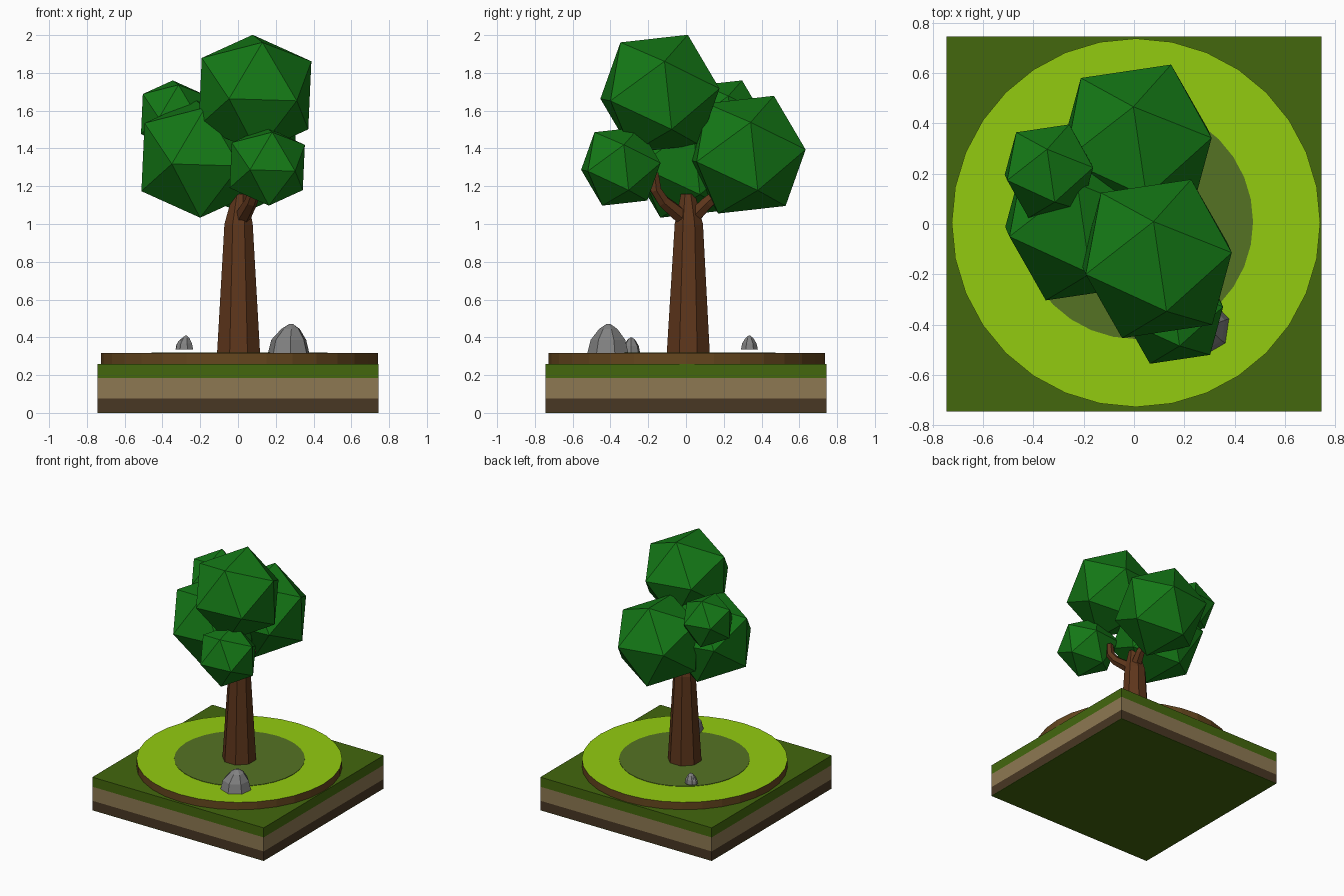
import bpy, bmesh, math
from mathutils import Vector, Matrix

if "Cube" in bpy.data.objects:
    bpy.data.objects.remove(bpy.data.objects["Cube"])


def mat(name, r, g, b):
    m = bpy.data.materials.new(name)
    m.diffuse_color = (r, g, b, 1)
    m.use_nodes = True
    m.node_tree.nodes["Principled BSDF"].inputs["Base Color"].default_value = m.diffuse_color
    return m


LEAF = mat("leaf", 0.007, 0.19, 0.008)
BARK = mat("bark", 0.11, 0.036, 0.011)
LIME = mat("lime_grass", 0.29, 0.60, 0.005)
TURF = mat("turf", 0.056, 0.135, 0.004)
SHADE = mat("shaded_grass", 0.09, 0.17, 0.017)
CLAY = mat("clay", 0.27, 0.19, 0.085)
SOIL = mat("soil", 0.065, 0.038, 0.017)
EDGE = mat("disc_soil", 0.13, 0.062, 0.013)
STONE = mat("stone", 0.22, 0.22, 0.22)


def finish(name, bm, *mats):
    bmesh.ops.recalc_face_normals(bm, faces=bm.faces)
    me = bpy.data.meshes.new(name)
    bm.to_mesh(me)
    bm.free()
    for m in mats:
        me.materials.append(m)
    ob = bpy.data.objects.new(name, me)
    bpy.context.collection.objects.link(ob)
    return ob


def box(name, z0, z1, m):
    bm = bmesh.new()
    bmesh.ops.create_cube(bm, size=1, matrix=Matrix.Translation((0, 0, (z0 + z1) / 2))
                          @ Matrix.Diagonal((1.488, 1.488, z1 - z0, 1)))
    return finish(name, bm, m)


def rings(name, stations, sides, mats, twist=0.0):
    """Loft horizontal polygons (x, y, z, radius) with end caps."""
    bm = bmesh.new()
    loops = []
    for x, y, z, r in stations:
        loops.append([bm.verts.new((x + r * math.cos(twist + math.tau * i / sides),
                                    y + r * math.sin(twist + math.tau * i / sides), z))
                      for i in range(sides)])
    for a, b in zip(loops, loops[1:]):
        for i in range(sides):
            j = (i + 1) % sides
            bm.faces.new((a[i], a[j], b[j], b[i]))
    bm.faces.new(loops[0])
    top = bm.faces.new(loops[-1])
    top.material_index = len(mats) - 1
    return finish(name, bm, *mats)


# layered square ground block
box("block_underside", 0.0, 0.003, TURF)
box("soil_layer", 0.003, 0.075, SOIL)
box("clay_layer", 0.075, 0.185, CLAY)
box("turf_layer", 0.185, 0.26, TURF)

# raised round lawn with shaded patch
rings("lawn_disc", [(0.008, 0.005, 0.26, 0.732), (0.008, 0.005, 0.318, 0.732)],
      32, (EDGE, LIME))
rings("shaded_patch", [(0.008, 0.008, 0.316, 0.465), (0.008, 0.008, 0.321, 0.465)],
      32, (SHADE,))

# tapered trunk, narrowing above the fork
rings("trunk", [(0.003, 0.012, 0.318, 0.123), (0.003, 0.015, 1.0, 0.081),
                (0.01, 0.01, 1.16, 0.04)], 8, (BARK,), math.pi / 8)


# bent branches swept along short paths
def branch(name, pts, radii, sides=6):
    bm = bmesh.new()
    pts = [Vector(p) for p in pts]
    loops = []
    for i, p in enumerate(pts):
        d = pts[min(i + 1, len(pts) - 1)] - pts[max(i - 1, 0)]
        d.normalize()
        u = d.cross(Vector((0.8, 0.6, 0) if abs(d.x) < abs(d.y) else (0, 1, 0))).normalized()
        v = d.cross(u)
        loops.append([bm.verts.new(p + radii[i] * (math.cos(math.tau * k / sides) * u
                                                   + math.sin(math.tau * k / sides) * v))
                      for k in range(sides)])
    for a, b in zip(loops, loops[1:]):
        for k in range(sides):
            j = (k + 1) % sides
            bm.faces.new((a[k], a[j], b[j], b[k]))
    bm.faces.new(loops[0])
    bm.faces.new(loops[-1])
    finish(name, bm, BARK)


branch("front_branch", [(0.02, -0.01, 1.03), (0.07, -0.12, 1.12), (0.09, -0.16, 1.18),
                        (0.09, -0.17, 1.27)], [0.045, 0.035, 0.032, 0.026])
branch("back_branch", [(0.01, 0.02, 1.02), (0.03, 0.11, 1.11), (0.02, 0.22, 1.2)],
       [0.045, 0.036, 0.028])

# faceted leaf clumps: one icosahedron orientation, several sizes
ax = Vector((0.398, 0.913, 0.078)).normalized()
up = Vector((-0.024, 0.45, 0.895))
px = (up - ax * ax.dot(up)).normalized()
rot = Matrix((px, ax.cross(px), ax)).transposed().to_4x4()
for name, c, r in [("leaf_clump_top", (0.09, -0.138, 1.69), 0.345),
                   ("leaf_clump_back", (0.01, 0.318, 1.367), 0.345),
                   ("leaf_clump_left", (-0.213, 0.012, 1.345), 0.345),
                   ("leaf_clump_front", (0.155, -0.345, 1.305), 0.23),
                   ("leaf_clump_small", (-0.338, 0.21, 1.577), 0.203)]:
    bm = bmesh.new()
    bmesh.ops.create_icosphere(bm, subdivisions=1, radius=r,
                               matrix=Matrix.Translation(c) @ rot)
    finish(name, bm, LEAF)


# faceted rocks: lopsided domes
def rock(name, x, y, z, r, h, twist):
    rings(name, [(x, y, z, r), (x, y, z + 0.45 * h, r * 0.85),
                 (x + 0.08 * r, y, z + 0.83 * h, r * 0.45),
                 (x + 0.1 * r, y, z + h, r * 0.1)], 7, (STONE,), twist)


rock("big_rock", 0.27, -0.41, 0.318, 0.112, 0.152, 0.3)
rock("side_rock", 0.215, -0.29, 0.318, 0.048, 0.082, 0.9)
rock("back_rock", -0.28, 0.335, 0.335, 0.046, 0.074, 0.5)
rock("back_pebble", -0.305, 0.335, 0.335, 0.027, 0.055, 0.1)
